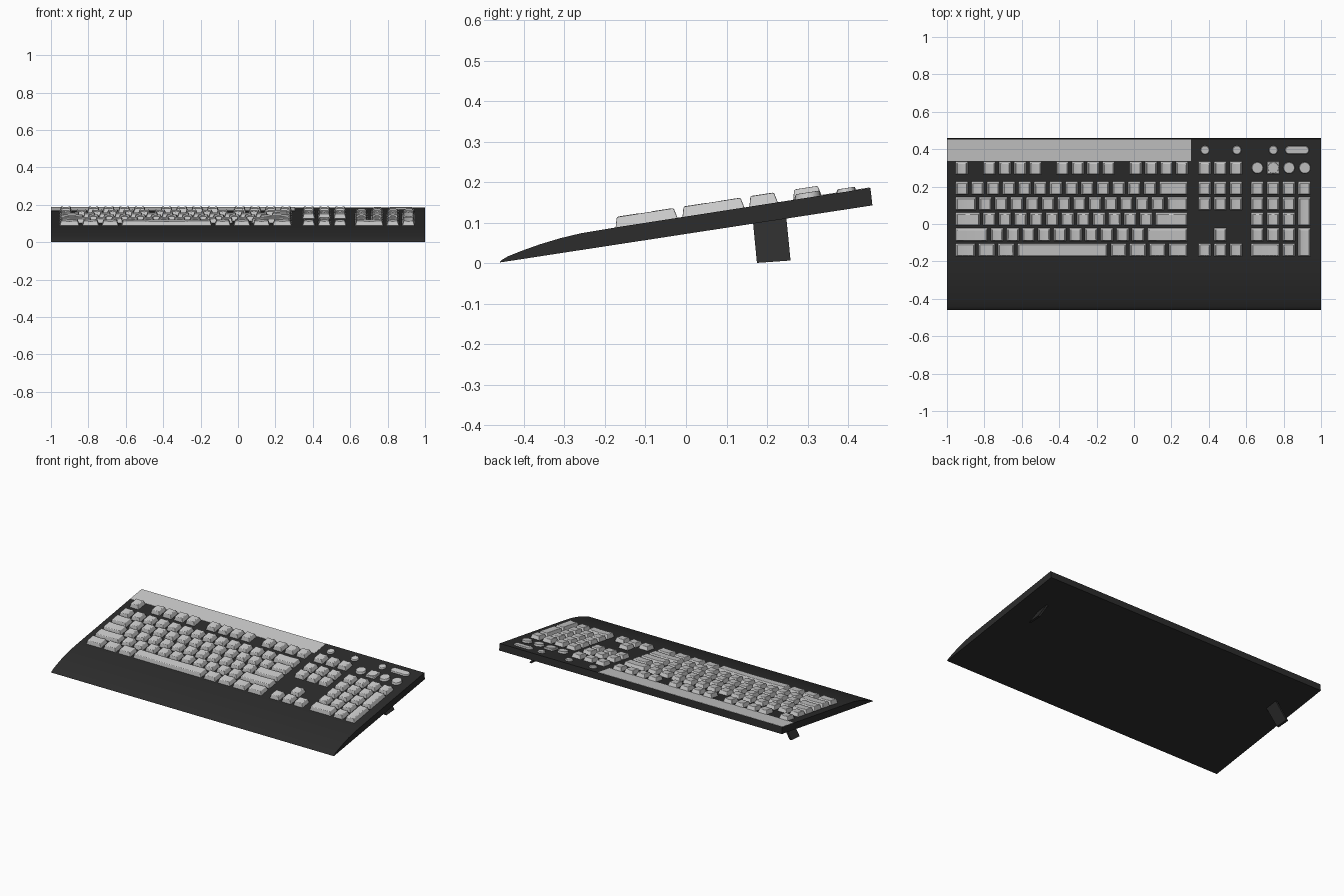
import bpy, bmesh, math

if "Cube" in bpy.data.objects:
    bpy.data.objects.remove(bpy.data.objects["Cube"])

DARK = bpy.data.materials.new("dark_plastic")
DARK.diffuse_color = (0.025, 0.025, 0.025, 1)
DARK.use_nodes = True
DARK.node_tree.nodes["Principled BSDF"].inputs["Base Color"].default_value = DARK.diffuse_color

U = 0.0838          # one key unit
GAP = 0.015         # gap between keys
DEPTH = 0.072       # key depth
PITCH = 0.0825      # row spacing
FN_Y = 0.264        # front edge of the function row


def deck(y):
    """Height of the sloping top plate at y."""
    return 0.186 + (y - 0.455) * 0.155


def row_y(i):
    return 0.156 - PITCH * i


def finish(name, bm, mat=None, bevel=0.0, smooth=True):
    bmesh.ops.recalc_face_normals(bm, faces=bm.faces)
    me = bpy.data.meshes.new(name)
    bm.to_mesh(me)
    bm.free()
    ob = bpy.data.objects.new(name, me)
    bpy.context.collection.objects.link(ob)
    if mat:
        me.materials.append(mat)
    for p in me.polygons:
        p.use_smooth = smooth
    if bevel:
        m = ob.modifiers.new("soft_edges", 'BEVEL')
        m.width, m.segments = bevel, 2
        m.limit_method, m.angle_limit = 'ANGLE', math.radians(35)
        m.harden_normals = True
    return ob


def loft(bm, lower, upper):
    """Closed solid between two matching outlines."""
    a = [bm.verts.new(p) for p in lower]
    b = [bm.verts.new(p) for p in upper]
    n = len(a)
    for i in range(n):
        j = (i + 1) % n
        bm.faces.new((a[i], a[j], b[j], b[i]))
    bm.faces.new(a[::-1])
    bm.faces.new(b)


def key(bm, x0, x1, y0, y1, h=0.026):
    """Tapered key cap with a dished top."""
    n, side, dish = 6, 0.009, 0.003
    grid = []
    for yb, yt in ((y0, y0 + 0.003), (y1, y1 - 0.011)):
        base, top = [], []
        for i in range(n + 1):
            t = i / n
            base.append(bm.verts.new((x0 + (x1 - x0) * t, yb, deck(yb) - 0.004)))
            z = deck(yt) + h - dish * (1 - (2 * t - 1) ** 2)
            top.append(bm.verts.new((x0 + side + (x1 - x0 - 2 * side) * t, yt, z)))
        grid.append((base, top))
    (fb, ft), (bb, bt) = grid
    for i in range(n):
        for p, q in ((fb, ft), (ft, bt), (bt, bb), (bb, fb)):
            bm.faces.new((p[i], p[i + 1], q[i + 1], q[i]))
    for i in (0, n):
        bm.faces.new((fb[i], ft[i], bt[i], bb[i]))


def key_row(bm, x, y, widths):
    for w in widths:
        key(bm, x + GAP / 2, x + w * U - GAP / 2, y, y + DEPTH)
        x += w * U


def button(bm, cx, cy, hx, hy, r, h):
    """Low rounded-rectangle button; a circle when hx = hy = r."""
    def ring(inset, lift):
        pts = []
        for i in range(32):
            a = 2 * math.pi * (i + 0.5) / 32
            c, s = math.cos(a), math.sin(a)
            x = cx + math.copysign(hx - r, c) + (r - inset) * c
            y = cy + math.copysign(hy - r, s) + (r - inset) * s
            pts.append((x, y, deck(y) + lift))
        return pts
    loft(bm, ring(0, -0.004), ring(0.003, h))


# Wedge case with curved palm rest
profile = [(-0.46, 0.002), (0.46, 0.143), (0.455, 0.186), (-0.17, deck(-0.17)),
           (-0.215, 0.0815), (-0.26, 0.074), (-0.31, 0.062), (-0.36, 0.047),
           (-0.405, 0.031), (-0.44, 0.017), (-0.455, 0.008)]
bm = bmesh.new()
loft(bm, [(-1, y, z) for y, z in profile], [(1, y, z) for y, z in profile])
case = finish("case", bm, DARK)
bpy.context.view_layer.objects.active = case
case.select_set(True)
bpy.ops.object.shade_smooth_by_angle(angle=math.radians(30))
case.select_set(False)

# Light strip behind the function keys
bm = bmesh.new()
strip = [(-0.999, 0.337), (0.305, 0.337), (0.305, 0.453), (-0.999, 0.453)]
loft(bm, [(x, y, deck(y) - 0.004) for x, y in strip],
     [(x, y, deck(y) + 0.0015) for x, y in strip])
finish("top_strip", bm, smooth=False)

# Main key block
X0 = -0.962
bm = bmesh.new()
rows = [[1] * 13 + [2],
        [1.5] + [1] * 12 + [1.5],
        [1.75] + [1] * 11 + [2.25],
        [2.25] + [1] * 10 + [2.75],
        [1.45, 1.25, 1.25, 5.95, 1.2, 1.25, 1.25, 1.4]]
for i, widths in enumerate(rows):
    key_row(bm, X0, row_y(i), widths)
finish("main_keys", bm, bevel=0.004)

# Function keys
bm = bmesh.new()
for start, count in ((0, 1), (1.77, 4), (6.43, 4), (11.1, 4)):
    key_row(bm, X0 + start * U, FN_Y, [0.98] * count)
finish("function_keys", bm, bevel=0.004)

# Navigation and arrow keys
NX = 0.336
bm = bmesh.new()
for y in (FN_Y, row_y(0), row_y(1), row_y(4)):
    key_row(bm, NX, y, [1, 1, 1])
key_row(bm, NX + U, row_y(3), [1])
finish("navigation_keys", bm, bevel=0.004)

# Number pad with two tall keys and one wide key
PX = 0.618
bm = bmesh.new()
key_row(bm, PX, row_y(0), [1] * 4)
for i in (1, 2, 3):
    key_row(bm, PX, row_y(i), [1] * 3)
key_row(bm, PX, row_y(4), [2, 1])
for i in (2, 4):
    key(bm, PX + 3 * U + GAP / 2, PX + 4 * U - GAP / 2, row_y(i), row_y(i - 1) + DEPTH)
finish("number_pad_keys", bm, bevel=0.004)

# Round media buttons, one on a square base
bm = bmesh.new()
for i in range(4):
    button(bm, 0.66 + 0.0845 * i, 0.3, 0.032, 0.032, 0.032, 0.013)
button(bm, 0.7445, 0.3, 0.034, 0.034, 0.004, 0.009)
finish("media_buttons", bm, bevel=0.003)

# Small upper buttons and the pill button
bm = bmesh.new()
for x in (0.38, 0.55, 0.745):
    button(bm, x, 0.395, 0.025, 0.025, 0.025, 0.009)
button(bm, 0.872, 0.395, 0.065, 0.023, 0.023, 0.009)
finish("upper_buttons", bm, bevel=0.003)

# Splayed folding feet
for side, name in ((1, "right_foot"), (-1, "left_foot")):
    bm = bmesh.new()
    plate = [(0.845, 0.165, 0.105), (0.92, 0.175, 0.001),
             (0.92, 0.258, 0.007), (0.845, 0.247, 0.118)]
    loft(bm, [(side * (x - 0.007), y, z) for x, y, z in plate],
         [(side * (x + 0.007), y, z) for x, y, z in plate])
    finish(name, bm, DARK, smooth=False)
